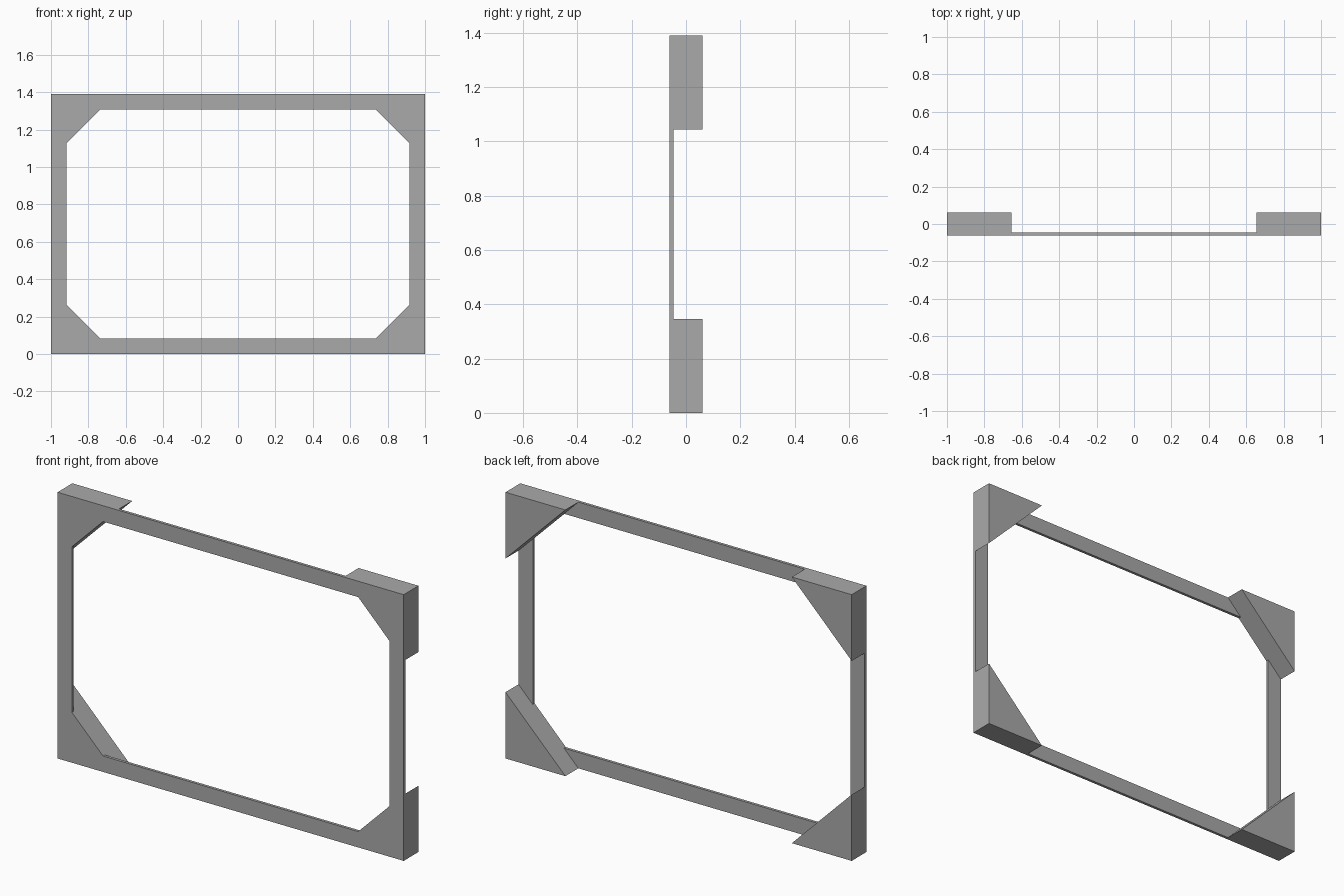
import bpy
import bmesh

cube = bpy.data.objects.get("Cube")
if cube:
    bpy.data.objects.remove(cube, do_unlink=True)

HALF_W, HEIGHT = 1.0, 1.39
HALF_D = 0.061      # half the depth of the corner blocks
LEG = 0.346         # leg length of each triangular corner block
RAIL = 0.083        # visible width of the rails
THIN = 0.015        # thickness of the rails

grey = bpy.data.materials.new("plain grey")
grey.use_nodes = True
colour = (0.4, 0.4, 0.4, 1.0)
grey.diffuse_color = colour
grey.node_tree.nodes["Principled BSDF"].inputs["Base Color"].default_value = colour


def prism(name, outline, y0, y1):
    """Extrude an outline of (x, z) points from y0 to y1."""
    bm = bmesh.new()
    face = bm.faces.new([bm.verts.new((x, y0, z)) for x, z in outline])
    extruded = bmesh.ops.extrude_face_region(bm, geom=[face])["geom"]
    verts = [v for v in extruded if isinstance(v, bmesh.types.BMVert)]
    bmesh.ops.translate(bm, verts=verts, vec=(0, y1 - y0, 0))
    bmesh.ops.recalc_face_normals(bm, faces=bm.faces)
    mesh = bpy.data.meshes.new(name)
    bm.to_mesh(mesh)
    bm.free()
    mesh.materials.append(grey)
    obj = bpy.data.objects.new(name, mesh)
    bpy.context.collection.objects.link(obj)


mid = HEIGHT / 2
front, back = -HALF_D, HALF_D

# Deep triangular corner blocks
for side, sx in (("left", 1), ("right", -1)):
    for level, sz in (("top", 1), ("bottom", -1)):
        x, z = sx * HALF_W, mid + sz * mid
        prism(f"{level}_{side}_corner_block",
              [(x, z), (x - sx * LEG, z), (x, z - sz * LEG)], front, back)

# Thin rails, mitred to meet the sloping faces of the corner blocks
x_out = HALF_W - LEG
for level, s in (("top", 1), ("bottom", -1)):
    z, z_in = mid + s * mid, mid + s * (mid - RAIL)
    prism(f"{level}_rail", [(-x_out, z), (x_out, z),
                            (x_out + RAIL, z_in), (-x_out - RAIL, z_in)],
          front, front + THIN)

z_out = mid - LEG
for side, s in (("left", 1), ("right", -1)):
    x, x_in = s * HALF_W, s * (HALF_W - RAIL)
    prism(f"{side}_rail", [(x, mid - z_out), (x, mid + z_out),
                           (x_in, mid + z_out + RAIL), (x_in, mid - z_out - RAIL)],
          front, front + THIN)
